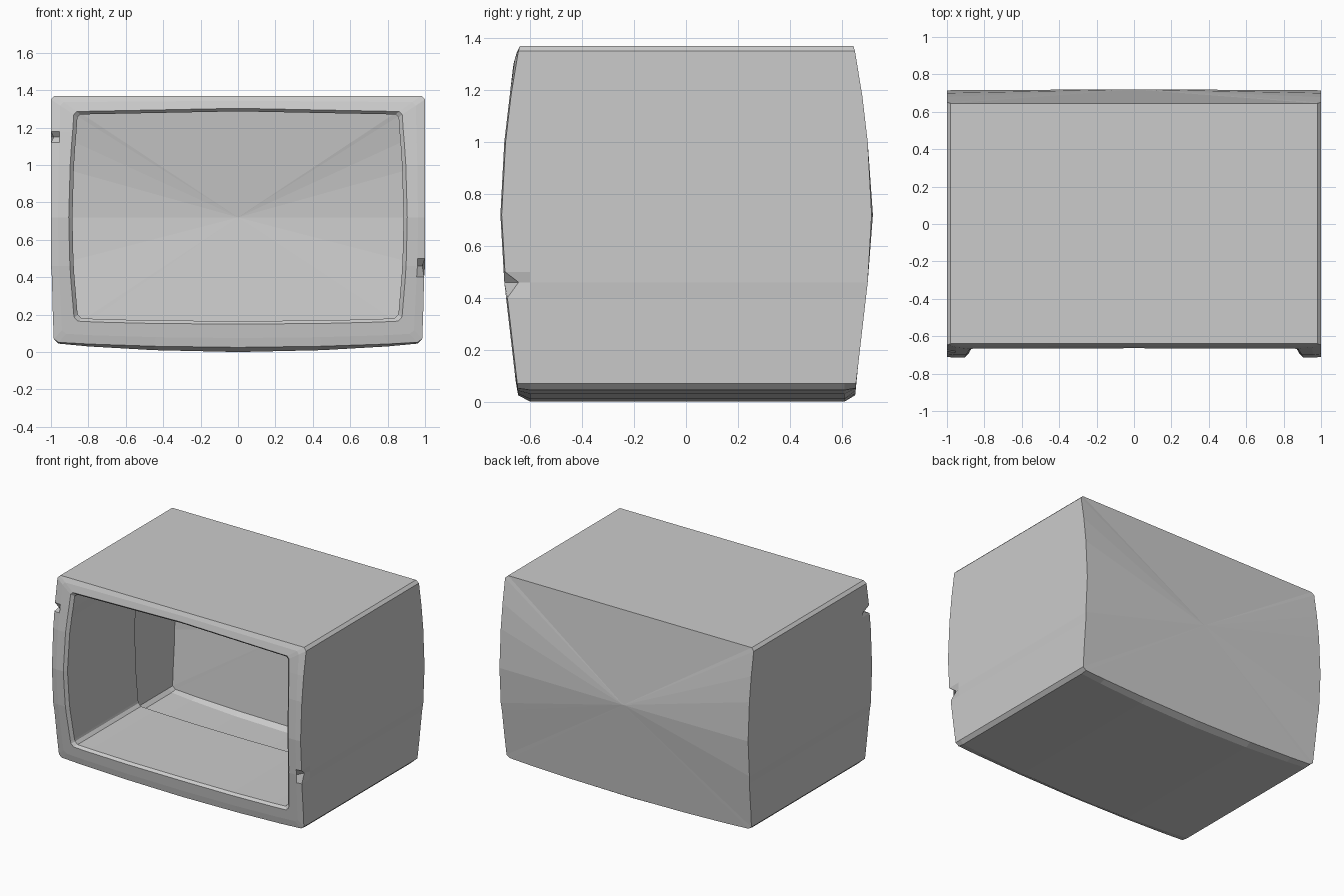
import bpy, bmesh

if "Cube" in bpy.data.objects:
    bpy.data.objects.remove(bpy.data.objects["Cube"])

# half outlines, from bottom centre up the right side to top centre
CASE = [(0, 0), (.45, .01), (.8, .03), (.96, .045), (.985, .07), (.99, .2), (.995, .4),
        (1, .46), (1, .5), (1, .72), (1, 1.0), (1, 1.12), (1, 1.15), (1, 1.18),
        (1, 1.35), (.98, 1.37), (0, 1.37)]
HOLE_BOTTOM = [(0, .15), (.42, .152), (.75, .16), (.855, .165), (.875, .185)]
HOLE_TOP = [(.878, 1.27), (.862, 1.286), (0, 1.303)]
BOW = [(0, .65), (.07, .655), (.46, .7), (.72, .715), (1, .7), (1.3, .665), (1.37, .645)]


def bow(z):
    """Half depth of the casing at height z."""
    for (z0, d0), (z1, d1) in zip(BOW, BOW[1:]):
        if z <= z1:
            return d0 + (d1 - d0) * (z - z0) / (z1 - z0)
    return BOW[-1][1]


def mirrored(half):
    return half + [(-x, z) for x, z in half[-2:0:-1]]


def side_x(z):
    return .905 - .03 * ((z - .72) / .55) ** 2


def build(name, rings, cap=None):
    """Bridge equal rings; optionally close the last one with a fan."""
    bm = bmesh.new()
    loops = [[bm.verts.new(p) for p in r] for r in rings]
    for a, b in zip(loops, loops[1:]):
        for i in range(len(a)):
            j = (i + 1) % len(a)
            bm.faces.new((a[i], a[j], b[j], b[i]))
    if cap:
        c, last = bm.verts.new(cap), loops[-1]
        for i in range(len(last)):
            bm.faces.new((last[i], last[(i + 1) % len(last)], c))
    bmesh.ops.recalc_face_normals(bm, faces=bm.faces)
    me = bpy.data.meshes.new(name)
    bm.to_mesh(me)
    bm.free()
    ob = bpy.data.objects.new(name, me)
    bpy.context.collection.objects.link(ob)
    return ob


case = mirrored(CASE)
hole = mirrored(HOLE_BOTTOM + [(side_x(z), z) for _, z in CASE[5:14]] + HOLE_TOP)
# outline at the bowed ends, raised a little along the bottom
edge = [(x, z * .6 + .025 if z < .06 else z) for x, z in case]
lip = [(x * .978, .725 + (z - .725) * .972) for x, z in hole]
mid = [(x + (u - x) * .4, z + (w - z) * .4) for (x, z), (u, w) in zip(edge, hole)]


def chipped(x, z):
    """Two small chips in the front edge."""
    return .05 if (x, z) in ((1, .46), (-1, 1.15)) else 0


front = [(x - chipped(x, z) * .3 * x, -bow(z) + .005 + chipped(x, z), z) for x, z in edge]

# outer shell, open at the front
build("casing", [front,
                 [(x, -.6, z) for x, z in case],
                 [(x, .61, z) for x, z in case],
                 [(x, bow(z), z) for x, z in edge]], cap=(0, .72, .72))

# front bezel with lip and the tunnel running into the casing
build("screen_frame", [front,
                       [(x, -bow(z), z) for x, z in mid],
                       [(x, -bow(z), z) for x, z in hole],
                       [(x, -bow(z) + .02, z) for x, z in lip],
                       [(x, .08, z) for x, z in lip]])
